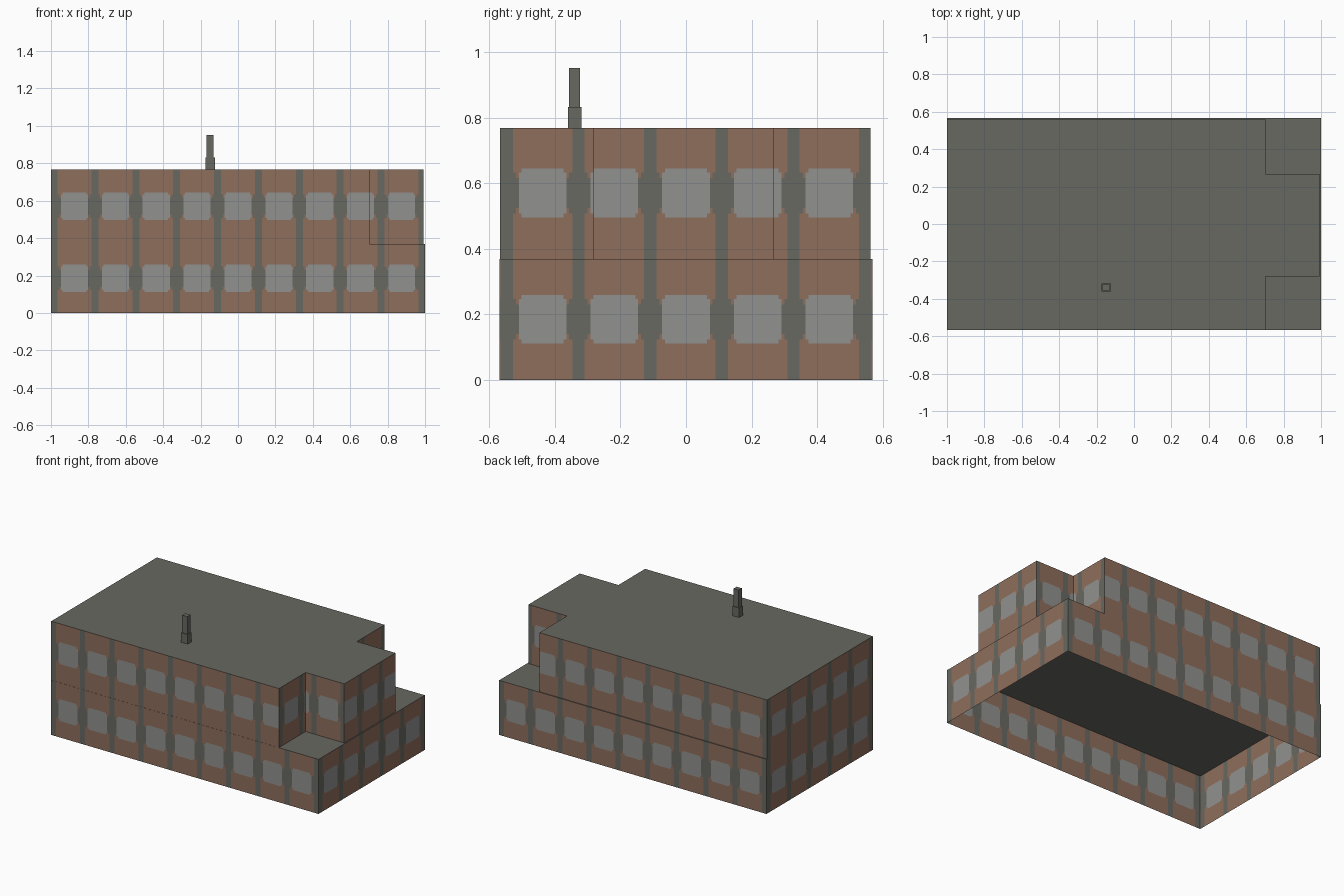
import bpy, bmesh, math

if "Cube" in bpy.data.objects:
    bpy.data.objects.remove(bpy.data.objects["Cube"])

PITCH = 0.2185            # bay spacing, shared by both wall directions
ROWS = (0.185, 0.57)      # window centre heights


def material(name, rgb):
    m = bpy.data.materials.new(name)
    m.diffuse_color = (*rgb, 1)
    m.use_nodes = True
    m.node_tree.nodes["Principled BSDF"].inputs["Base Color"].default_value = m.diffuse_color
    return m


GREY = material("grey_concrete", (0.138, 0.138, 0.122))
BRICK = material("red_brown_brick", (0.275, 0.156, 0.107))
GLASS = material("pale_window", (0.283, 0.287, 0.275))
MATS = [GREY, BRICK, GLASS]


def finish(name, bm):
    bmesh.ops.remove_doubles(bm, verts=bm.verts, dist=1e-5)
    me = bpy.data.meshes.new(name)
    bm.to_mesh(me)
    bm.free()
    for m in MATS:
        me.materials.append(m)
    ob = bpy.data.objects.new(name, me)
    bpy.context.collection.objects.link(ob)
    return ob


def colour(u, z):
    # distance from the nearest window centre decides the material
    d = abs(u - PITCH * round(u / PITCH))
    dz = min(abs(z - r) for r in ROWS)
    if d < 0.0725 and dz < 0.074:
        return 1 if d > 0.064 and dz > 0.062 else 2
    if d > 0.0905:
        return 0
    if d > 0.081:
        return 0 if dz < 0.062 else 1
    if d > 0.0725:
        return 0 if dz < 0.045 else 1
    return 1


def cuts(lo, hi, centres, offsets):
    pts = {lo, hi}
    for c in centres:
        for o in offsets:
            pts |= {p for p in (c - o, c + o) if lo + 1e-4 < p < hi - 1e-4}
    return sorted(pts)


def wall(bm, p, q, z0, z1):
    # single-skin wall from p to q, outside on the right of travel
    ax = 0 if abs(q[0] - p[0]) > abs(q[1] - p[1]) else 1
    lo, hi = sorted((p[ax], q[ax]))
    us = cuts(lo, hi, [PITCH * k for k in range(-5, 6)],
              (0.064, 0.0725, 0.081, 0.0905))
    zs = cuts(z0, z1, ROWS, (0.045, 0.062, 0.074))
    if q[ax] < p[ax]:
        us.reverse()

    def pt(u, z):
        return bm.verts.new((u, p[1], z) if ax == 0 else (p[0], u, z))
    for a, b in zip(us, us[1:]):
        for c, d in zip(zs, zs[1:]):
            f = bm.faces.new([pt(a, c), pt(b, c), pt(b, d), pt(a, d)])
            f.material_index = colour((a + b) / 2, (c + d) / 2)


def storey(name, plan, z0, z1):
    # walls round an anticlockwise plan
    bm = bmesh.new()
    for p, q in zip(plan, plan[1:] + plan[:1]):
        wall(bm, p, q, z0, z1)
    finish(name + "_walls", bm)
    # flat roof
    bm = bmesh.new()
    bm.faces.new([bm.verts.new((x, y, z1)) for x, y in plan])
    finish(name + "_roof", bm)


def shaft(name, x0, x1, y0, y1, z0, z1):
    bm = bmesh.new()
    bmesh.ops.create_cube(bm, size=1)
    for v in bm.verts:
        v.co = (x1 if v.co.x > 0 else x0, y1 if v.co.y > 0 else y0,
                z1 if v.co.z > 0 else z0)
    finish(name, bm)


# lower storey, open underneath
storey("lower_storey", [(-1, -0.568), (1, -0.568), (1, 0.568), (-1, 0.568)],
       0, 0.369)

# upper storey with a narrower wing at the right end
storey("upper_storey", [(-1, -0.567), (0.703, -0.567), (0.703, -0.282),
                        (0.992, -0.282), (0.992, 0.266), (0.703, 0.266),
                        (0.703, 0.562), (-1, 0.562)], 0.369, 0.768)

# stepped chimney
shaft("chimney_base", -0.174, -0.124, -0.36, -0.319, 0.768, 0.832)
shaft("chimney_stack", -0.168, -0.130, -0.356, -0.323, 0.832, 0.951)
